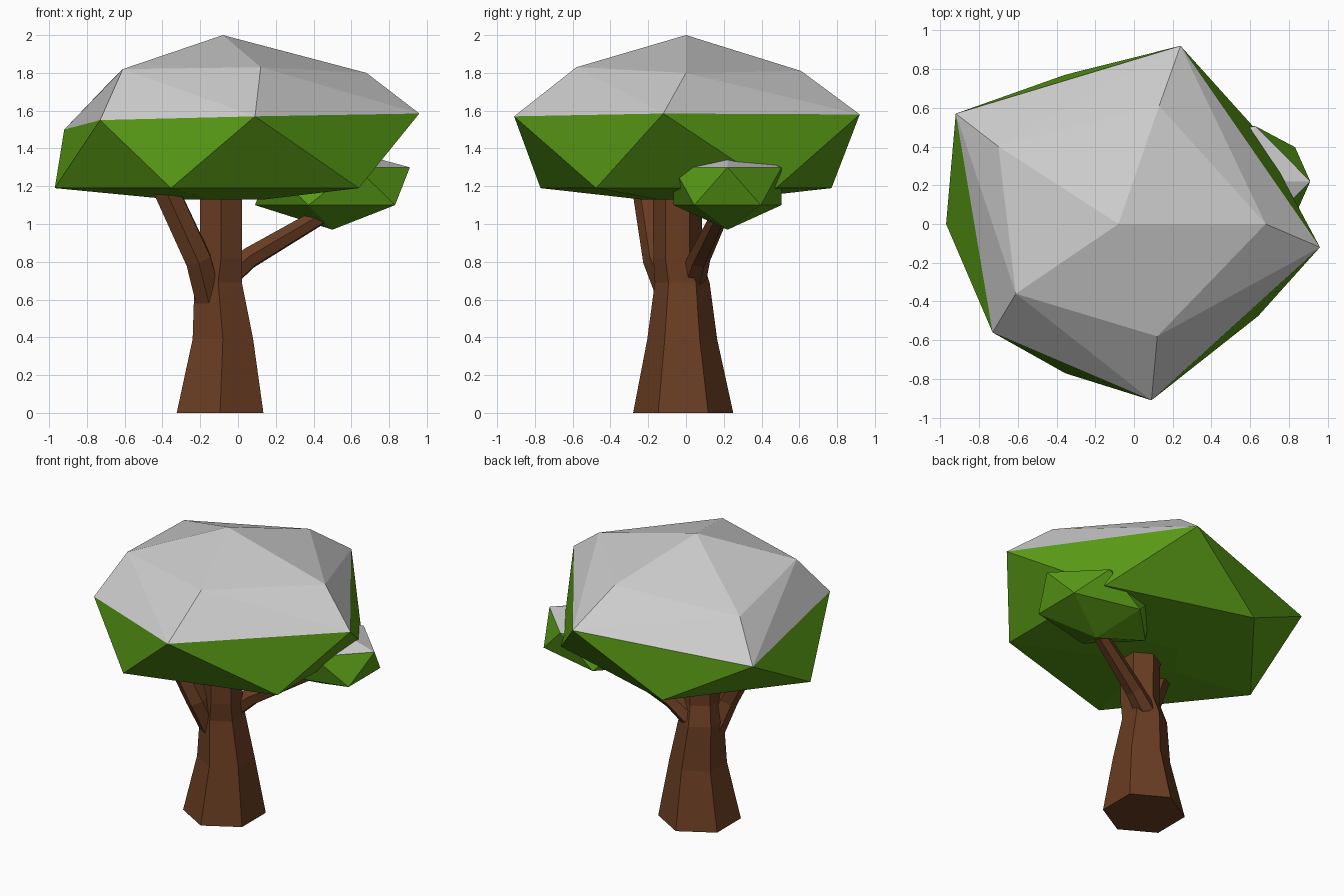
import bpy, bmesh
from math import cos, sin, pi
from mathutils import Vector, Quaternion

if "Cube" in bpy.data.objects:
    bpy.data.objects.remove(bpy.data.objects["Cube"])


def material(name, rgb):
    m = bpy.data.materials.new(name)
    m.diffuse_color = (*rgb, 1)
    m.use_nodes = True
    m.node_tree.nodes["Principled BSDF"].inputs["Base Color"].default_value = m.diffuse_color
    return m


BARK = material("bark", (0.14, 0.046, 0.016))
LEAF = material("leaf", (0.10, 0.33, 0.008))


def finish(bm, name, mat=None):
    me = bpy.data.meshes.new(name)
    bm.to_mesh(me)
    bm.free()
    if mat:
        me.materials.append(mat)
    ob = bpy.data.objects.new(name, me)
    bpy.context.collection.objects.link(ob)
    return ob


def tube(name, path, sides=6, tilt=True):
    """Faceted limb through (x, y, z, radius) stations."""
    bm = bmesh.new()
    pts = [Vector(p[:3]) for p in path]
    rings = []
    for i, p in enumerate(pts):
        axis = pts[min(i + 1, len(pts) - 1)] - pts[max(i - 1, 0)]
        q = Vector((0, 0, 1)).rotation_difference(axis) if tilt else Quaternion()
        r = path[i][3]
        rings.append([bm.verts.new(p + q @ Vector((r * sin(2 * pi * k / sides),
                                                   r * cos(2 * pi * k / sides), 0)))
                      for k in range(sides)])
    for a, b in zip(rings, rings[1:]):
        for k in range(sides):
            n = (k + 1) % sides
            bm.faces.new((a[k], a[n], b[n], b[k]))
    bm.faces.new(rings[0])
    bm.faces.new(rings[-1])
    bmesh.ops.recalc_face_normals(bm, faces=bm.faces)
    return finish(bm, name, BARK)


def pentagon(cx, cy, z, rx, ry, start):
    return [(cx + rx * cos(start + 2 * pi * k / 5),
             cy + ry * sin(start + 2 * pi * k / 5), z) for k in range(5)]


def canopy(name, points, snow_z):
    """Convex faceted crown, split into leaves below and snow above."""
    for part, snowy, mat in (("leaves", False, LEAF), ("snow", True, None)):
        bm = bmesh.new()
        for p in points:
            bm.verts.new(p)
        bmesh.ops.convex_hull(bm, input=bm.verts)
        bmesh.ops.recalc_face_normals(bm, faces=bm.faces)
        drop = [f for f in bm.faces
                if (min(v.co.z for v in f.verts) > snow_z) != snowy]
        bmesh.ops.delete(bm, geom=drop, context='FACES')
        loose = [v for v in bm.verts if not v.link_faces]
        bmesh.ops.delete(bm, geom=loose, context='VERTS')
        finish(bm, f"{name}_{part}", mat)


# Trunk and two branches
tube("trunk", [(-.095, -.015, 0, .265), (-.08, -.02, .39, .185), (-.105, -.02, .69, .145),
               (-.09, -.045, .82, .128), (-.09, -.045, 1.2, .13)], tilt=False)
tube("left_branch", [(-.15, -.06, .58, .08), (-.21, -.15, .81, .078), (-.40, -.215, 1.22, .075)])
tube("right_branch", [(-.06, .04, .72, .07), (.06, .07, .82, .06), (.52, .2, 1.09, .045)])

# Large crown: flat underside, widest ring, shoulder ring and peak
canopy("large_crown",
       pentagon(-.08, 0, 1.13, .27, .25, pi) + pentagon(-.08, 0, 1.19, .89, .81, pi) +
       [(-.92, .57, 1.50), (.24, .92, 1.58), (.96, -.12, 1.585), (.09, -.91, 1.57), (-.73, -.56, 1.55),
        (-.70, .40, 1.73), (.13, .61, 1.81), (.68, 0, 1.80), (.12, -.58, 1.83), (-.61, -.36, 1.82),
        (-.08, 0, 2.0)], 1.45)

# Small crown on the right branch
canopy("small_crown",
       [(.5, .22, .97), (.5, .22, 1.41)] +
       pentagon(.5, .22, 1.10, .41, .30, pi) + pentagon(.5, .22, 1.30, .41, .30, 0), 1.28)
